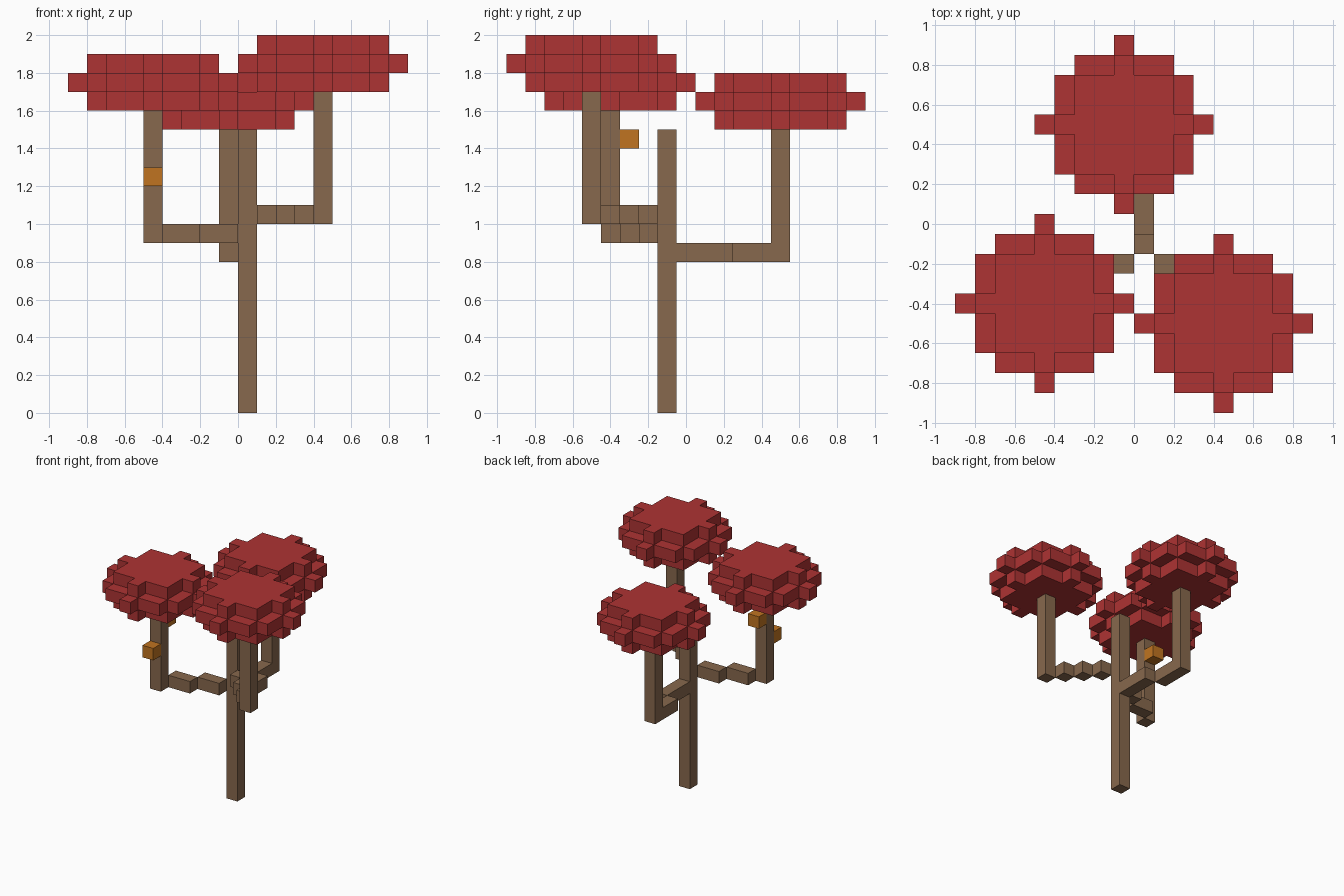
import bpy, bmesh
from mathutils import Vector

cube = bpy.data.objects.get("Cube")
if cube:
    bpy.data.objects.remove(cube, do_unlink=True)

S = 0.1  # edge length of one block


def material(name, rgb):
    m = bpy.data.materials.new(name)
    m.use_nodes = True
    m.diffuse_color = (*rgb, 1)
    bsdf = next(n for n in m.node_tree.nodes if n.type == 'BSDF_PRINCIPLED')
    bsdf.inputs["Base Color"].default_value = (*rgb, 1)
    return m


bark = material("brown bark", (0.242, 0.138, 0.074))
leaf = material("red leaves", (0.423, 0.033, 0.033))
glow = material("orange fruit", (0.527, 0.175, 0.015))


def blocks(name, cells, origin, mat):
    """Outer skin of a set of unit blocks, centred on origin."""
    cells = set(cells)
    bm = bmesh.new()
    for c in cells:
        for axis in range(3):
            for sign in (-1, 1):
                n = Vector((0, 0, 0))
                n[axis] = sign
                if tuple(int(a + b) for a, b in zip(c, n)) in cells:
                    continue
                u = Vector((0, 0, 0))
                u[(axis + 1) % 3] = 1
                v = n.cross(u)
                mid = Vector(c) + n / 2
                corners = [mid + (a * u + b * v) / 2
                           for a, b in ((-1, -1), (1, -1), (1, 1), (-1, 1))]
                bm.faces.new([bm.verts.new(Vector(origin) + p * S) for p in corners])
    bmesh.ops.remove_doubles(bm, verts=bm.verts[:], dist=0.001)
    # merge flat neighbours into large faces
    bmesh.ops.dissolve_limit(bm, angle_limit=0.01, verts=bm.verts[:], edges=bm.edges[:])
    mesh = bpy.data.meshes.new(name)
    bm.to_mesh(mesh)
    bm.free()
    mesh.materials.append(mat)
    ob = bpy.data.objects.new(name, mesh)
    bpy.context.collection.objects.link(ob)


def disc(r, z):
    return [(i, j, z) for i in range(-r, r + 1) for j in range(-r, r + 1)
            if i * i + j * j <= r * r]


# Trunk
base = (0.05, -0.1, 0.05)
blocks("trunk", [(0, 0, k) for k in range(15)], base, bark)

# Limbs: a stepped arm out from the trunk, an upright post and a flat crown
limbs = {
    "back": (-1, 6, 8),
    "right": (-5, -3, 9),
    "left": (4, -4, 10),
}
for side, (dx, dy, level) in limbs.items():
    steps = max(abs(dx), abs(dy))
    arm = [(round(dx * i / steps), round(dy * i / steps), level)
           for i in range(1, steps + 1)]
    post = [(dx, dy, level + k) for k in range(7)]
    blocks(side + "_branch", arm + post, base, bark)
    crown = disc(3, 0) + disc(4, 1) + disc(3, 2)
    centre = Vector(base) + Vector((dx, dy, level + 7)) * S
    blocks(side + "_crown", crown, centre, leaf)

# Fruit blocks on the front and back of the right post
dx, dy, level = limbs["right"]
for name, off, up in (("front_fruit", -1, 3), ("back_fruit", 1, 5)):
    blocks(name, [(dx, dy + off, level + up)], base, glow)
